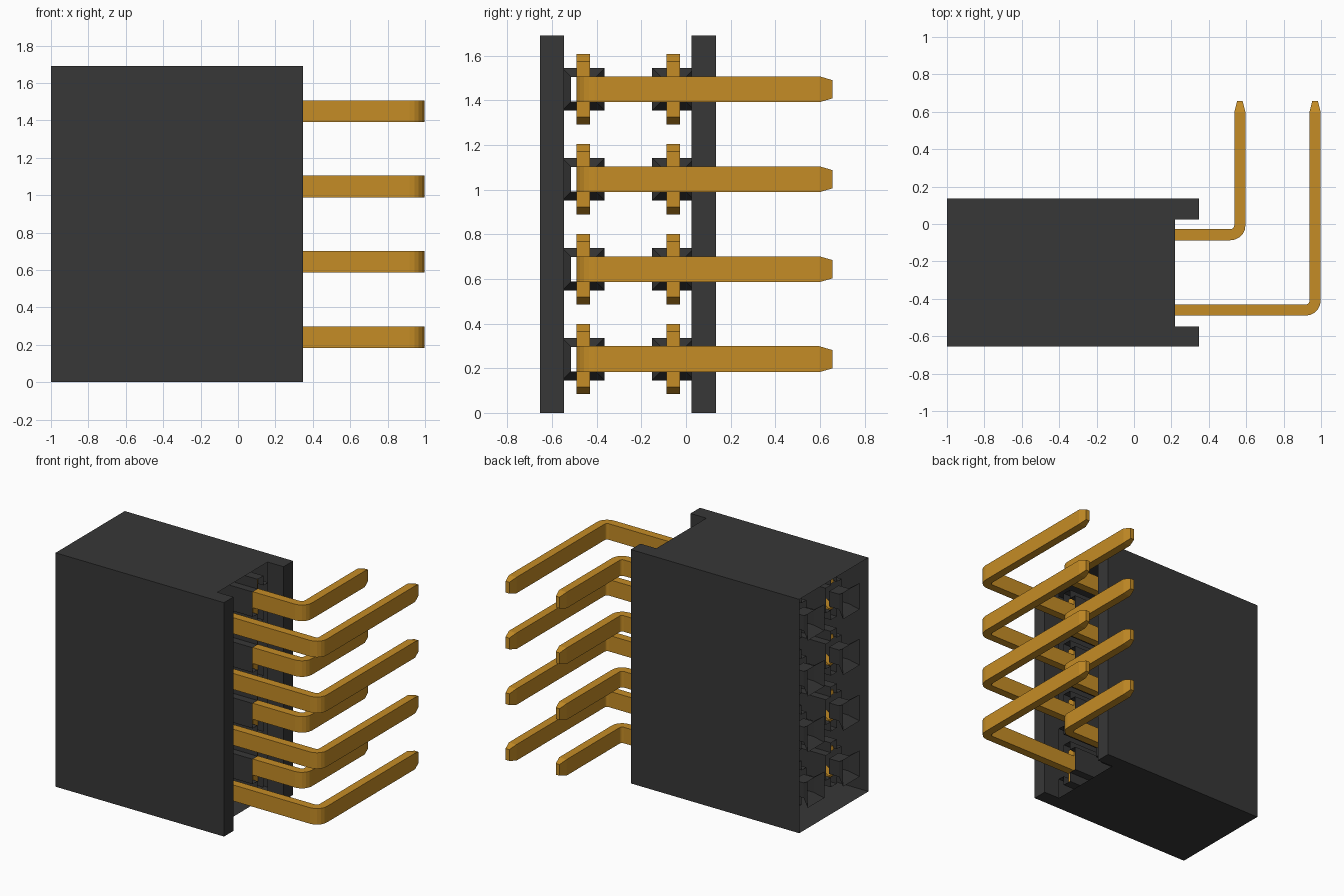
import bpy, bmesh, math

cube = bpy.data.objects.get("Cube")
if cube:
    bpy.data.objects.remove(cube, do_unlink=True)


def material(name, rgb):
    m = bpy.data.materials.new(name)
    m.use_nodes = True
    m.diffuse_color = (*rgb, 1)
    m.node_tree.nodes["Principled BSDF"].inputs["Base Color"].default_value = (*rgb, 1)
    return m


BLACK = material("black plastic", (0.038, 0.038, 0.038))
GOLD = material("gold metal", (0.56, 0.265, 0.019))


def finish(bm, name, mat):
    mesh = bpy.data.meshes.new(name)
    bm.to_mesh(mesh)
    bm.free()
    mesh.materials.append(mat)
    ob = bpy.data.objects.new(name, mesh)
    bpy.context.collection.objects.link(ob)
    return ob


def prism(bm, pts, axis, a, b):
    """Extrude a 2D outline from a to b: axis z takes (x, y), axis y takes (x, z)."""
    place = (lambda p, h: (p[0], p[1], h)) if axis == "z" else (lambda p, h: (p[0], h, p[1]))
    lo = [bm.verts.new(place(p, a)) for p in pts]
    hi = [bm.verts.new(place(p, b)) for p in pts]
    bm.faces.new(lo)
    bm.faces.new(hi)
    for i in range(len(pts)):
        j = (i + 1) % len(pts)
        bm.faces.new((lo[i], lo[j], hi[j], hi[i]))
    bmesh.ops.recalc_face_normals(bm, faces=bm.faces[:])


def loft(bm, rings):
    """Join matching (x, yz outline) rings into an open tube."""
    loops = [[bm.verts.new((x, y, z)) for y, z in ring] for x, ring in rings]
    for r, s in zip(loops, loops[1:]):
        for i in range(len(r)):
            j = (i + 1) % len(r)
            bm.faces.new((r[i], r[j], s[j], s[i]))


ROWS_Y = {"outer": -0.46, "inner": -0.057}
LEVELS_Z = [0.845 + (i - 1.5) * 0.403 for i in range(4)]
LEG_X = {"outer": 0.998, "inner": 0.596}

# Housing shell: side walls, top, bottom and rear flanges, with open ends
bm = bmesh.new()
outline = [(-1, -0.655), (0.347, -0.655), (0.347, -0.547), (0.22, -0.547),
           (0.22, 0.025), (0.347, 0.025), (0.347, 0.135), (-1, 0.135)]
prism(bm, outline, "z", 0, 1.69)
ends = [f for f in bm.faces if abs(f.normal.x) > 0.9 and f.calc_center_median().x < 0.3]
bmesh.ops.delete(bm, geom=ends, context="FACES")
finish(bm, "housing_shell", BLACK)


def square(y, z, h):
    return [(y - h, z - h), (y + h, z - h), (y + h, z + h), (y - h, z + h)]


def cross(y, z, h, w, t):
    """Square of half size h with a slot of half width t reaching w up and down."""
    half = [(h, -h), (h, h), (t, h), (t, w), (-t, w), (-t, h)]
    rest = [(-h, h), (-h, -h), (-t, -h), (-t, -w), (t, -w), (t, -h)]
    return [(y + a, z + b) for a, b in half + rest]


# Pin sockets: entry funnel, neck and slotted chamber
bm = bmesh.new()
for y in ROWS_Y.values():
    for z in LEVELS_Z:
        loft(bm, [(-1, square(y, z, 0.095)), (-0.94, square(y, z, 0.055)),
                  (-0.86, square(y, z, 0.055))])
        loft(bm, [(-0.86, cross(y, z, 0.09, 0.16, 0.034)),
                  (0.22, cross(y, z, 0.09, 0.16, 0.034))])
finish(bm, "socket_linings", BLACK)


def arc(cx, cy, r, a0, a1, n=5):
    return [(cx + r * math.cos(math.radians(a0 + (a1 - a0) * i / n)),
             cy + r * math.sin(math.radians(a0 + (a1 - a0) * i / n))) for i in range(n + 1)]


T, HW, TIP_Y, SHOULDER_Y = 0.03, 0.058, 0.657, 0.597

for row, y in ROWS_Y.items():
    x1 = LEG_X[row]
    x0 = x1 - 2 * T
    cx, cy = x1 - 0.08, y - T + 0.08
    for n, z in enumerate(LEVELS_Z, 1):
        # Bent tail with a tapered tip
        bm = bmesh.new()
        pts = [(0.15, y - T)] + arc(cx, cy, 0.08, -90, 0)
        pts += [(x1, SHOULDER_Y), (x1 - 0.015, TIP_Y), (x0 + 0.015, TIP_Y), (x0, SHOULDER_Y)]
        pts += arc(cx, cy, 0.02, 0, -90) + [(0.15, y + T)]
        prism(bm, pts, "z", z - HW, z + HW)
        for v in bm.verts:
            if v.co.y > TIP_Y - 0.001:
                v.co.z = z + (v.co.z - z) * 0.7
        # Split the flat sides so that the tapered tip stays planar
        for f in [f for f in bm.faces if len(f.verts) > 4]:
            tips = [v for v in f.verts if abs(v.co.y - SHOULDER_Y) < 0.001]
            bmesh.ops.connect_verts(bm, verts=tips)
        finish(bm, f"{row}_pin_{n}", GOLD)

        # Fork contact: barbed base and two prongs pinching inwards
        bm = bmesh.new()
        top = [(0.18, HW), (0.18, 0.125), (0.13, 0.157), (0.02, 0.157), (0.02, 0.125),
               (-0.25, 0.125), (-0.76, 0.085), (-0.83, 0.11), (-0.84, 0.085),
               (-0.76, 0.035), (-0.25, 0.06)]
        fork = [(x, z + h) for x, h in top] + [(x, z - h) for x, h in reversed(top)]
        prism(bm, fork, "y", y - T, y + T)
        finish(bm, f"{row}_contact_{n}", GOLD)
